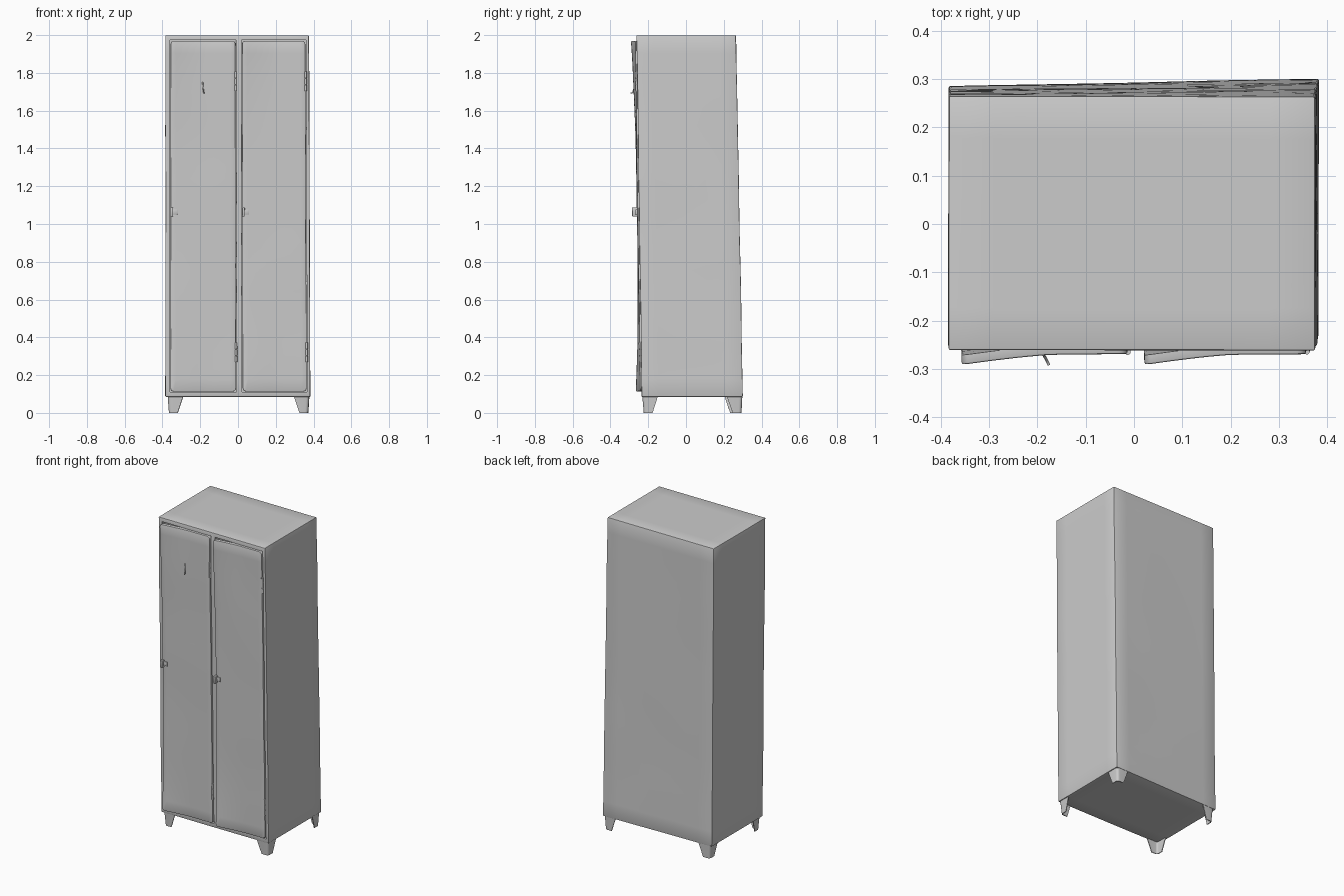
import bpy, bmesh, math
from mathutils import Vector, noise

if "Cube" in bpy.data.objects:
    bpy.data.objects.remove(bpy.data.objects["Cube"])

FRONT, BACK, LEFT, RIGHT, BASE, TOP = -0.262, 0.265, -0.384, 0.376, 0.085, 1.998
DOORS = [("left", -0.357, -0.014), ("right", 0.021, 0.357)]
DOOR_Z0, DOOR_Z1 = 0.113, 1.970


def warp(v):
    """Lean and twist of the whole old cabinet plus slight panel dents."""
    t = (2 - v.z) / 1.9
    dent = noise.noise(v * 2.7) * 0.002
    y = v.y + t * (0.028 + 0.008 * v.x / 0.38 * (v.y - FRONT) / 0.527) + dent
    x = v.x + 0.007 * t * (v.x - LEFT) / 0.76 + noise.noise(v * 2.7 + Vector((9, 4, 2))) * 0.002
    return Vector((x, y, v.z))


def box_bm(x0, x1, y0, y1, z0, z1):
    bm = bmesh.new()
    bmesh.ops.create_cube(bm, size=1)
    for v in bm.verts:
        v.co = ((x0 + x1) / 2 + v.co.x * (x1 - x0),
                (y0 + y1) / 2 + v.co.y * (y1 - y0),
                (z0 + z1) / 2 + v.co.z * (z1 - z0))
    return bm


def bevel(bm, edges, width, segments=2):
    bmesh.ops.bevel(bm, geom=edges, offset=width, segments=segments, profile=0.5, affect='EDGES')


def slice_mesh(bm, axis, a, b, n):
    """Cut evenly spaced loops so the panel can bend."""
    normal = Vector([float(i == axis) for i in range(3)])
    for i in range(1, n):
        bmesh.ops.bisect_plane(bm, geom=bm.verts[:] + bm.edges[:] + bm.faces[:], dist=1e-5,
                               plane_co=normal * (a + (b - a) * i / n), plane_no=normal)


def finish(name, bm, smooth=True):
    mesh = bpy.data.meshes.new(name)
    bmesh.ops.recalc_face_normals(bm, faces=bm.faces[:])
    bm.to_mesh(mesh)
    bm.free()
    ob = bpy.data.objects.new(name, mesh)
    bpy.context.collection.objects.link(ob)
    if smooth:
        shade(ob)
    return ob


def shade(ob):
    bpy.ops.object.select_all(action='DESELECT')
    ob.select_set(True)
    bpy.context.view_layer.objects.active = ob
    bpy.ops.object.shade_smooth_by_angle(angle=math.radians(35))


def warp_all(bm):
    for v in bm.verts:
        v.co = warp(v.co)


# Cabinet body: rounded box with two compartments cut from the front
bm = box_bm(LEFT, RIGHT, FRONT, BACK, BASE, TOP)
bevel(bm, bm.edges[:], 0.004)
body = finish("cabinet_body", bm, False)
for side, x0, x1 in DOORS:
    cutter = finish(side + "_compartment_cutter",
                    box_bm(x0 - 0.003, x1 + 0.003, -0.4, BACK - 0.01, DOOR_Z0 - 0.003, DOOR_Z1 + 0.003), False)
    bpy.context.view_layer.objects.active = body
    mod = body.modifiers.new("compartment", 'BOOLEAN')
    mod.operation, mod.object, mod.solver = 'DIFFERENCE', cutter, 'EXACT'
    bpy.ops.object.modifier_apply(modifier=mod.name)
    bpy.data.objects.remove(cutter)
bm = bmesh.new()
bm.from_mesh(body.data)
slice_mesh(bm, 0, LEFT, RIGHT, 8)
slice_mesh(bm, 1, FRONT, BACK, 6)
slice_mesh(bm, 2, BASE, TOP, 20)
warp_all(bm)
bm.to_mesh(body.data)
bm.free()
shade(body)


for side, x0, x1 in DOORS:
    # Door: rounded slab whose free-side corners are bent outward
    bm = box_bm(x0, x1, -0.270, -0.250, DOOR_Z0, DOOR_Z1)
    corners = [e for e in bm.edges if abs(e.verts[0].co.y - e.verts[1].co.y) > 0.01]
    bevel(bm, corners, 0.018, 4)
    rim = [e for e in bm.edges if all(v.co.y < -0.269 for v in e.verts)]
    bevel(bm, rim, 0.004)
    slice_mesh(bm, 0, x0, x1, 12)
    slice_mesh(bm, 2, DOOR_Z0, DOOR_Z1, 28)
    for v in bm.verts:
        u = (v.co.x - x0) / (x1 - x0)
        h = abs(2 * (v.co.z - DOOR_Z0) / (DOOR_Z1 - DOOR_Z0) - 1)
        free = max(0, 1 - u / 0.55)
        v.co.y -= 0.004 * (1 - u) + 0.019 * free ** 1.3 * h ** 3
    warp_all(bm)
    finish(side + "_door", bm)

    # Hinges: three-knuckle barrels on the right edge of each door
    for place, zc in (("lower", 0.32), ("upper", 1.755)):
        bm = bmesh.new()
        for k in (-1, 0, 1):
            part = bmesh.ops.create_cone(bm, segments=12, radius1=0.006, radius2=0.006,
                                         depth=0.033, cap_ends=True)
            bmesh.ops.translate(bm, verts=part["verts"], vec=(x1 + 0.001, -0.268, zc + k * 0.035))
        warp_all(bm)
        finish(f"{side}_{place}_hinge", bm)

    # Latch: plate on the door and a projecting lock tab
    for part, dims in (("latch_plate", (x0 + 0.004, x0 + 0.036, -0.281, -0.268, 1.05, 1.078)),
                       ("lock_tab", (x0 - 0.001, x0 + 0.013, -0.299, -0.262, 1.04, 1.087))):
        bm = box_bm(*dims)
        bevel(bm, bm.edges[:], 0.003)
        warp_all(bm)
        finish(f"{side}_{part}", bm)

# Small bent hook on the left door
curve = bpy.data.curves.new("door_hook", 'CURVE')
curve.dimensions = '3D'
curve.bevel_depth, curve.bevel_resolution, curve.use_fill_caps = 0.003, 2, True
spline = curve.splines.new('POLY')
path = [(-0.187, -0.262, 1.75), (-0.187, -0.272, 1.75), (-0.185, -0.275, 1.72),
        (-0.181, -0.282, 1.695), (-0.176, -0.292, 1.693)]
spline.points.add(len(path) - 1)
for p, co in zip(spline.points, path):
    p.co = (*co, 1)
bpy.context.collection.objects.link(bpy.data.objects.new("door_hook", curve))


# Legs: tapered folded-angle feet under each corner
def leg(name, cx, cy, sx, sy):
    bm = bmesh.new()
    rings = []
    for z, arm, inset in ((0.0, 0.046, 0.006), (0.09, 0.082, 0.0)):
        r, thick = 0.016, 0.005
        arc = [math.radians(a) for a in (0, 22.5, 45, 67.5, 90)]
        outer = [(arm, 0)] + [(r - r * math.sin(a), r - r * math.cos(a)) for a in arc] + [(0, arm)]
        q = r - thick
        inner = [(0.0 + thick, arm)] + [(r - q * math.sin(a), r - q * math.cos(a))
                                        for a in reversed(arc)] + [(arm, thick)]
        rings.append([bm.verts.new(warp(Vector((cx + sx * (px + inset), cy + sy * (py + inset), max(z, 0)))))
                      for px, py in outer + inner])
    n = len(rings[0])
    for i in range(n):
        j = (i + 1) % n
        bm.faces.new((rings[0][i], rings[0][j], rings[1][j], rings[1][i]))
    for ring in rings:
        for i in range(n // 2 - 1):
            bm.faces.new((ring[i], ring[i + 1], ring[n - 2 - i], ring[n - 1 - i]))
    finish(name, bm)


for xn, cx, sx in (("left", -0.371, 1), ("right", 0.371, -1)):
    for yn, cy, sy in (("front", -0.259, 1), ("back", 0.263, -1)):
        leg(f"{yn}_{xn}_leg", cx, cy, sx, sy)
